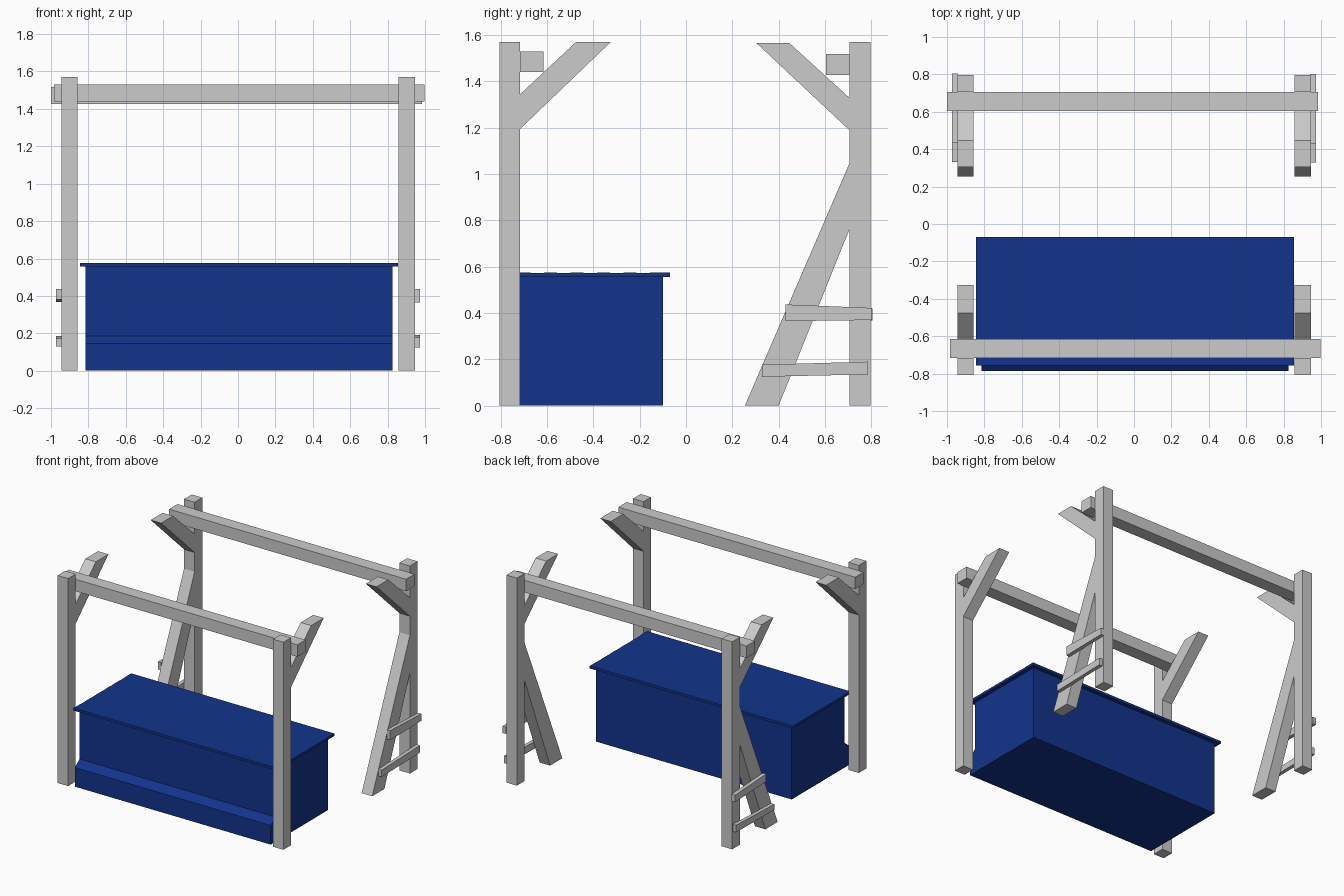
import bpy
import bmesh
from mathutils import Vector

if "Cube" in bpy.data.objects:
    bpy.data.objects.remove(bpy.data.objects["Cube"])


def prism(name, profile, x0, x1, mat=None):
    """Extrude a closed (y, z) profile along x from x0 to x1."""
    bm = bmesh.new()
    face = bm.faces.new([bm.verts.new((x0, y, z)) for y, z in profile])
    ext = bmesh.ops.extrude_face_region(bm, geom=[face])
    moved = [v for v in ext["geom"] if isinstance(v, bmesh.types.BMVert)]
    bmesh.ops.translate(bm, verts=moved, vec=Vector((x1 - x0, 0, 0)))
    bmesh.ops.recalc_face_normals(bm, faces=bm.faces)
    mesh = bpy.data.meshes.new(name)
    bm.to_mesh(mesh)
    bm.free()
    obj = bpy.data.objects.new(name, mesh)
    bpy.context.collection.objects.link(obj)
    if mat:
        mesh.materials.append(mat)
    return obj


def rect(y0, y1, z0, z1):
    return [(y0, z0), (y1, z0), (y1, z1), (y0, z1)]


blue = bpy.data.materials.new("blue_paint")
blue.diffuse_color = (0.006, 0.034, 0.26, 1)
blue.use_nodes = True
blue.node_tree.nodes["Principled BSDF"].inputs["Base Color"].default_value = blue.diffuse_color

# Timber frame: posts, braces and slanted rear legs on each side
frame_parts = {
    "front_post": rect(-0.806, -0.716, 0, 1.57),
    "back_post": rect(0.705, 0.797, 0, 1.57),
    "front_brace": [(-0.716, 1.195), (-0.325, 1.57), (-0.475, 1.57), (-0.716, 1.345)],
    "back_brace": [(0.705, 1.19), (0.305, 1.565), (0.447, 1.565), (0.705, 1.33)],
    "back_leg": [(0.254, 0), (0.40, 0), (0.705, 0.76), (0.705, 1.045)],
}
for side, x0, x1 in (("left", -0.945, -0.857), ("right", 0.857, 0.945)):
    for part, profile in frame_parts.items():
        prism(f"{side}_{part}", profile, x0, x1)

# Long cross beams
prism("front_beam", rect(-0.716, -0.616, 1.44, 1.53), -0.985, 0.998)
prism("back_beam", rect(0.605, 0.705, 1.427, 1.518), -1.0, 0.983)

# Tilted slats nailed across the outside of the rear legs
slats = {
    "right_upper_slat": [(0.43, 0.365), (0.803, 0.37), (0.803, 0.422), (0.43, 0.437)],
    "right_lower_slat": [(0.328, 0.125), (0.785, 0.135), (0.785, 0.19), (0.328, 0.177)],
    "left_upper_slat": [(0.432, 0.38), (0.805, 0.367), (0.805, 0.42), (0.432, 0.438)],
    "left_lower_slat": [(0.332, 0.13), (0.79, 0.133), (0.79, 0.187), (0.332, 0.172)],
}
for name, profile in slats.items():
    x0, x1 = (0.945, 0.973) if name.startswith("right") else (-0.973, -0.945)
    prism(name, profile, x0, x1)

# Chest body with a low kick ledge in front
prism("chest_body", rect(-0.73, -0.10, 0, 0.556), -0.815, 0.825, blue)
prism("chest_ledge", [(-0.787, 0), (-0.73, 0), (-0.73, 0.187), (-0.787, 0.145)],
      -0.815, 0.825, blue)

# Lid: boards with very slightly sunken seams
y0, y1, boards = -0.757, -0.07, 6
lid = [(y0, 0.556), (y1, 0.556)]
for i in range(boards * 2 + 1):
    seam = i % 2 == 0 and 0 < i < boards * 2
    lid.append((y1 + (y0 - y1) * i / (boards * 2), 0.573 if seam else 0.575))
lid_obj = prism("chest_lid", lid, -0.845, 0.855, blue)

# Soft shading across the shallow boards
bpy.context.view_layer.objects.active = lid_obj
lid_obj.select_set(True)
bpy.ops.object.shade_smooth_by_angle()
